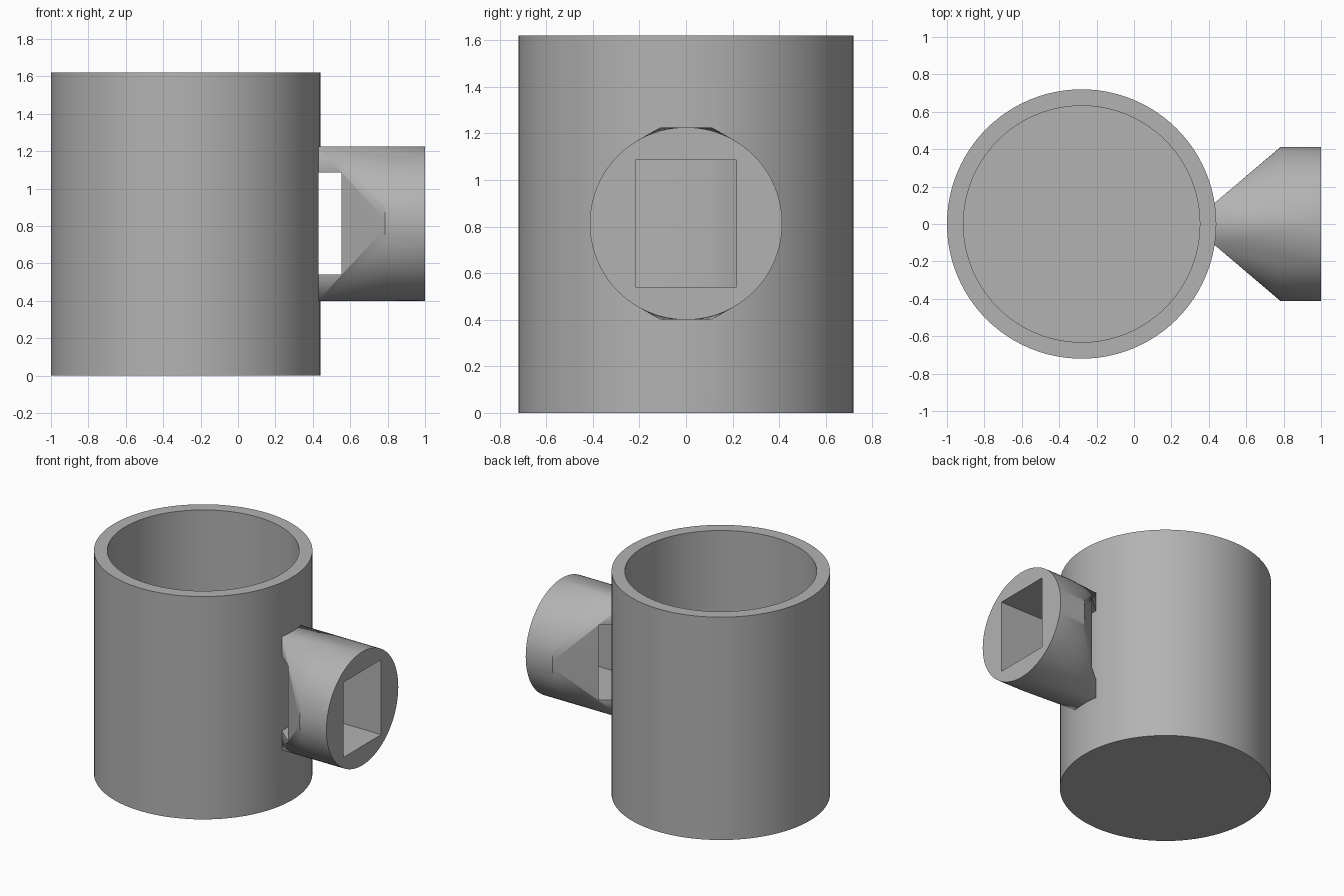
import bpy, bmesh
from math import cos, sin, pi, radians
from mathutils import Matrix

cube = bpy.data.objects.get("Cube")
if cube:
    bpy.data.objects.remove(cube, do_unlink=True)

SEGMENTS = 96
CUP_X, CUP_R, INNER_R, HEIGHT, FLOOR = -0.28, 0.72, 0.632, 1.62, 0.09
GRIP_Z, GRIP_R = 0.813, 0.413

grey = bpy.data.materials.new("plain grey")
grey.use_nodes = True
colour = (0.45, 0.45, 0.45, 1)
grey.diffuse_color = colour
grey.node_tree.nodes["Principled BSDF"].inputs["Base Color"].default_value = colour


def make_object(name, bm):
    bmesh.ops.recalc_face_normals(bm, faces=bm.faces)
    mesh = bpy.data.meshes.new(name)
    bm.to_mesh(mesh)
    bm.free()
    mesh.materials.append(grey)
    obj = bpy.data.objects.new(name, mesh)
    bpy.context.collection.objects.link(obj)
    return obj


def activate(obj):
    bpy.ops.object.select_all(action='DESELECT')
    obj.select_set(True)
    bpy.context.view_layer.objects.active = obj


# Cup: wall profile from outer floor to inner floor, lathed into rings
bm = bmesh.new()
profile = [(CUP_R, 0), (CUP_R, HEIGHT), (INNER_R, HEIGHT), (INNER_R, FLOOR)]
rings = []
for r, z in profile:
    rings.append([bm.verts.new((CUP_X + r * cos(2 * pi * i / SEGMENTS),
                                r * sin(2 * pi * i / SEGMENTS), z))
                  for i in range(SEGMENTS)])
for a, b in zip(rings, rings[1:]):
    for i in range(SEGMENTS):
        j = (i + 1) % SEGMENTS
        bm.faces.new((a[i], a[j], b[j], b[i]))
bm.faces.new(rings[0])
bm.faces.new(rings[-1])
cup = make_object("cup", bm)

# Handle: hull between a narrow upright strip at the cup and a round end
bm = bmesh.new()
for y in (-0.11, 0.11):
    for z in (GRIP_Z - GRIP_R, GRIP_Z + GRIP_R):
        bm.verts.new((0.428, y, z))
for x in (0.785, 1.0):
    for i in range(SEGMENTS):
        a = 2 * pi * i / SEGMENTS
        bm.verts.new((x, GRIP_R * cos(a), GRIP_Z + GRIP_R * sin(a)))
bmesh.ops.convex_hull(bm, input=bm.verts)
bmesh.ops.dissolve_limit(bm, angle_limit=radians(0.1), verts=bm.verts, edges=bm.edges)
handle = make_object("handle", bm)

# Slot: rectangular opening through the handle, just flattening the cup wall
bm = bmesh.new()
bmesh.ops.create_cube(bm, size=1, matrix=Matrix.Translation((0.78, 0, GRIP_Z))
                      @ Matrix.Diagonal((0.7, 0.432, 0.545, 1)))
slot = make_object("slot_cutter", bm)
slot.hide_render = True

for obj in (cup, handle):
    cut = obj.modifiers.new("slot", 'BOOLEAN')
    cut.operation = 'DIFFERENCE'
    cut.solver = 'EXACT'
    cut.object = slot
    activate(obj)
    bpy.ops.object.modifier_apply(modifier=cut.name)
    bpy.ops.object.shade_smooth_by_angle(angle=radians(30))
bpy.data.objects.remove(slot, do_unlink=True)
